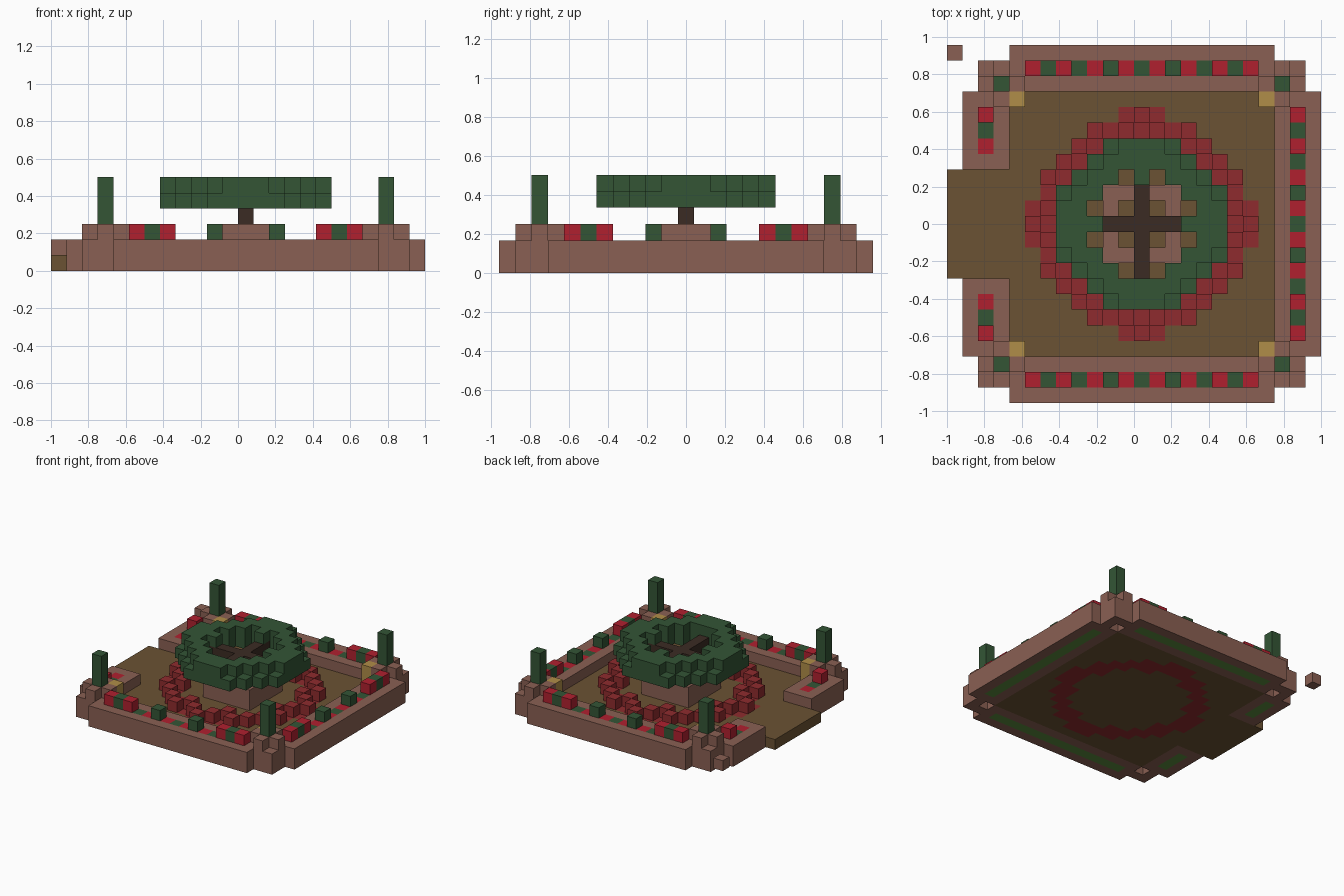
import bpy, bmesh
from mathutils import Vector

if "Cube" in bpy.data.objects:
    bpy.data.objects.remove(bpy.data.objects["Cube"])

U = 1 / 12          # edge of one block
CELLS = {}          # block position -> (part, colour)


def linear(hex_code):
    out = []
    for n in (0, 2, 4):
        c = int(hex_code[n:n + 2], 16) / 255
        out.append(c / 12.92 if c < 0.04045 else ((c + 0.055) / 1.055) ** 2.4)
    return (*out, 1)


PALETTE = {"clay": "8a6053", "soil": "6b5233", "dark red": "8f2b2e",
           "bright red": "b0202f", "leaf green": "335535", "bark": "3b2b23",
           "gold": "b08d48", "grass": "5c8a3c"}
MATS = {}
for name, code in PALETTE.items():
    m = bpy.data.materials.new(name)
    m.use_nodes = True
    m.diffuse_color = linear(code)
    m.node_tree.nodes["Principled BSDF"].inputs["Base Color"].default_value = linear(code)
    MATS[name] = m


def put(part, colour, xs, ys, zs):
    """Fill a box of blocks; each argument is a number or an inclusive pair."""
    spans = [range(s[0], s[1] + 1) if isinstance(s, tuple) else (s,) for s in (xs, ys, zs)]
    for x in spans[0]:
        for y in spans[1]:
            for z in spans[2]:
                CELLS[x, y, z] = (part, colour)


SIDES = (-1, 1)

# floor with an entry on the open side
put("floor", "soil", (-8, 8), (-8, 8), 0)
put("floor", "soil", (-12, -9), (-3, 3), 0)

# low walls
for s in SIDES:
    put("wall", "clay", (-8, 8), tuple(sorted((9 * s, 11 * s))), (0, 1))
    put("wall", "clay", (-11, -9), tuple(sorted((4 * s, 8 * s))), (0, 1))
put("wall", "clay", (9, 11), (-8, 8), (0, 1))

# corners: stepped foot, post and lantern
for sx in SIDES:
    for sy in SIDES:
        for a in (9, 10):
            for b in (9, 10):
                put("wall", "clay", a * sx, b * sy, (0, 1))
        for a, b in ((9, 9), (10, 9), (8, 9), (9, 10), (9, 8)):
            put("wall", "clay", a * sx, b * sy, 2)
        put("corner_post", "leaf green", 9 * sx, 9 * sy, (3, 5))
        put("lantern", "gold", 8 * sx, 8 * sy, (1, 2))
        del CELLS[9 * sx, 9 * sy, 0]

# loose block beside the wall
put("loose_block", "clay", -12, 11, 1)


# flower beds set into the walls
def flower(x, y, t, tall):
    colour = "bright red" if t % 2 else "leaf green"
    put("bed", "grass", x, y, 0)
    put("flowers", colour, x, y, (1, 2 if tall else 1))


for t in range(-7, 8):
    tall = abs(t) in (2, 5, 6, 7)
    flower(t, 10, t, tall)
    flower(t, -10, t, tall)
    flower(10, t, t, tall)
    if abs(t) >= 5:
        flower(-10, t, t, abs(t) == 7)

# ring of red shrubs around the tree
for x in range(-7, 8):
    for y in range(-7, 8):
        if 26 < x * x + y * y <= 50 and (abs(x), abs(y)) != (5, 5):
            put("shrub_ring", "dark red", x, y, (0, (abs(x) + abs(y)) % 2))

# planter box with soil
put("planter", "clay", (-2, 2), (-2, 2), (1, 2))
for x in (-1, 0, 1):
    for y in (-1, 0, 1):
        put("planter_soil", "soil", x, y, 1)
        del CELLS[x, y, 2]

# canopy: two layers, the upper one narrower, open in the middle
for z, reach in ((4, 7), (5, 6)):
    for x in range(-5, 6):
        for y in range(-5, 6):
            a, b = abs(x), abs(y)
            gap = max(a, b) <= 2 or (a, b) in ((1, 3), (3, 1)) or (x, y) == (0, -3)
            if a + b <= reach and not gap:
                put("canopy", "leaf green", x, y, z)

# trunk and crossing branches
put("trunk", "bark", 0, 0, (1, 4))
put("trunk", "bark", (-3, 3), 0, 4)
put("trunk", "bark", 0, (-3, 3), 4)

# turn the blocks into one mesh per part, keeping only exposed faces
DIRS = [Vector(v) for v in ((1, 0, 0), (0, 1, 0), (0, 0, 1))]
for part in sorted({p for p, c in CELLS.values()}):
    bm = bmesh.new()
    corners, slots = {}, []
    for cell, (p, colour) in CELLS.items():
        if p != part:
            continue
        if colour not in slots:
            slots.append(colour)
        middle = Vector(cell) + Vector((0.5, 0, 0.5))
        for axis in range(3):
            for s in SIDES:
                n = DIRS[axis] * s
                if tuple(int(c + d) for c, d in zip(cell, n)) in CELLS:
                    continue
                u, v = DIRS[(axis + 1) % 3], DIRS[(axis + 2) % 3] * s
                loop = []
                for a, b in ((-1, -1), (1, -1), (1, 1), (-1, 1)):
                    co = (middle + (n + u * a + v * b) / 2) * U
                    key = tuple(round(c, 4) for c in co)
                    if key not in corners:
                        corners[key] = bm.verts.new(co)
                    loop.append(corners[key])
                bm.faces.new(loop).material_index = slots.index(colour)
    # merge flat areas of one colour
    bmesh.ops.dissolve_limit(bm, angle_limit=0.01, verts=bm.verts[:],
                             edges=bm.edges[:], delimit={'MATERIAL'})
    mesh = bpy.data.meshes.new(part)
    bm.to_mesh(mesh)
    bm.free()
    for colour in slots:
        mesh.materials.append(MATS[colour])
    bpy.context.collection.objects.link(bpy.data.objects.new(part, mesh))
